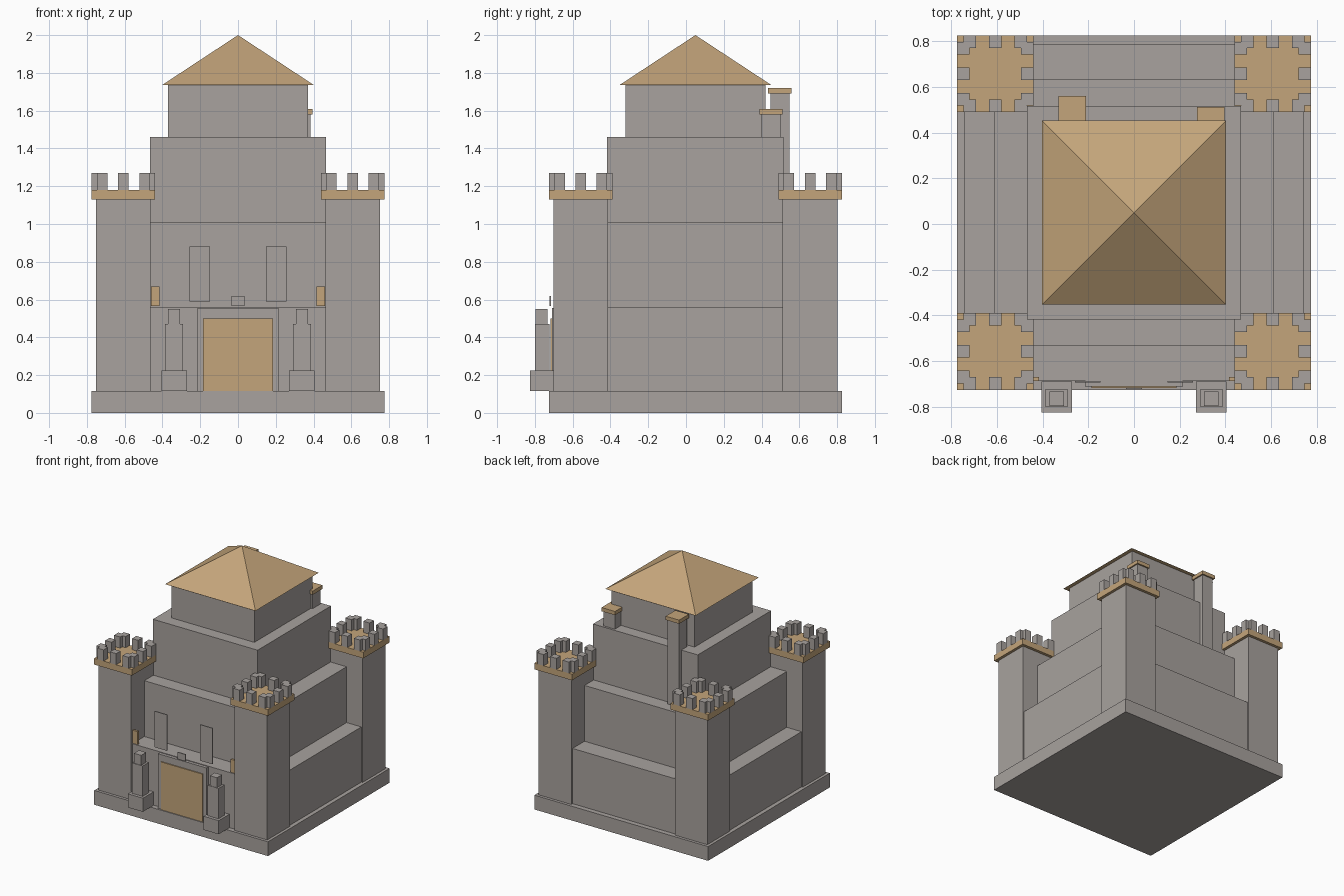
import bpy, bmesh
from mathutils import Matrix, Vector

if "Cube" in bpy.data.objects:
    bpy.data.objects.remove(bpy.data.objects["Cube"])


def material(name, rgb):
    m = bpy.data.materials.new(name)
    m.diffuse_color = (*rgb, 1)
    m.use_nodes = True
    m.node_tree.nodes["Principled BSDF"].inputs["Base Color"].default_value = m.diffuse_color
    return m


STONE = material("grey_stone", (0.392, 0.361, 0.342))
TAN = material("tan_timber", (0.552, 0.376, 0.196))
CY = 0.05  # keep centre along y


def finish(name, bm, mat):
    me = bpy.data.meshes.new(name)
    bm.to_mesh(me)
    bm.free()
    me.materials.append(mat)
    ob = bpy.data.objects.new(name, me)
    bpy.context.collection.objects.link(ob)
    return ob


def add_box(bm, x0, x1, y0, y1, z0, z1):
    mid = Vector(((x0 + x1) / 2, (y0 + y1) / 2, (z0 + z1) / 2))
    size = Matrix.Diagonal((x1 - x0, y1 - y0, z1 - z0, 1))
    bmesh.ops.create_cube(bm, size=1, matrix=Matrix.Translation(mid) @ size)


def box(name, mat, *dims):
    bm = bmesh.new()
    add_box(bm, *dims)
    return finish(name, bm, mat)


def block(name, mat, cx, cy, hx, hy, z0, z1):
    return box(name, mat, cx - hx, cx + hx, cy - hy, cy + hy, z0, z1)


# Base and stepped keep
block("base_slab", STONE, 0, CY, 0.775, 0.775, 0, 0.115)
block("keep_tier_1", STONE, 0, CY, 0.742, 0.735, 0.115, 0.56)
block("keep_tier_2", STONE, 0, CY, 0.61, 0.583, 0.56, 1.01)
block("keep_tier_3", STONE, 0, CY, 0.467, 0.467, 1.01, 1.46)
block("keep_tier_4", STONE, 0, CY, 0.37, 0.37, 1.46, 1.735)

# Pyramid roof
bm = bmesh.new()
h = 0.403
base = [bm.verts.new((x, CY + y, 1.735)) for x, y in ((-h, -h), (h, -h), (h, h), (-h, h))]
tip = bm.verts.new((0, CY, 2.0))
bm.faces.new(base[::-1])
for i in range(4):
    bm.faces.new((base[i], base[(i + 1) % 4], tip))
finish("roof", bm, TAN)

# Corner towers with caps and merlons
for sx, side in ((-1, "left"), (1, "right")):
    for sy, end in ((-1, "front"), (1, "back")):
        cx, cy = sx * 0.607, CY + sy * 0.607
        tag = end + "_" + side
        block("tower_" + tag, STONE, cx, cy, 0.145, 0.145, 0.115, 1.13)
        block("tower_cap_" + tag, TAN, cx, cy, 0.168, 0.168, 1.13, 1.18)
        bm = bmesh.new()
        r = 0.0275
        for a in (-0.112, 0, 0.112):
            for b in (-0.1405, 0.1405):
                for u, v in ((a, b), (b, a)):
                    add_box(bm, cx + u - r, cx + u + r, cy + v - r, cy + v + r, 1.18, 1.27)
        finish("merlons_" + tag, bm, STONE)

# Chimneys at the back
for name, cx, cy, z0, z1 in (("tall", -0.27, 0.497, 1.01, 1.69),
                             ("short", 0.335, 0.45, 1.46, 1.58)):
    block("chimney_" + name, STONE, cx, cy, 0.05, 0.05, z0, z1)
    block("chimney_cap_" + name, TAN, cx, cy, 0.06, 0.062, z1, z1 + 0.03)

# Doorway
box("door_frame", STONE, -0.215, 0.215, -0.71, -0.68, 0.115, 0.555)
box("door", TAN, -0.185, 0.185, -0.718, -0.709, 0.115, 0.5)
box("keystone", STONE, -0.035, 0.035, -0.722, -0.714, 0.565, 0.62)

# Paired front details
for s, side in ((-1, "left"), (1, "right")):
    block("window_plate_" + side, STONE, s * 0.202, -0.69, 0.055, 0.004, 0.59, 0.88)
    block("wall_bracket_" + side, TAN, s * 0.438, -0.677, 0.023, 0.009, 0.565, 0.67)
    block("pedestal_" + side, STONE, s * 0.338, -0.757, 0.067, 0.068, 0.115, 0.225)
    block("statue_body_" + side, STONE, s * 0.338, -0.761, 0.048, 0.039, 0.225, 0.47)
    block("statue_head_" + side, STONE, s * 0.338, -0.764, 0.032, 0.032, 0.47, 0.55)
